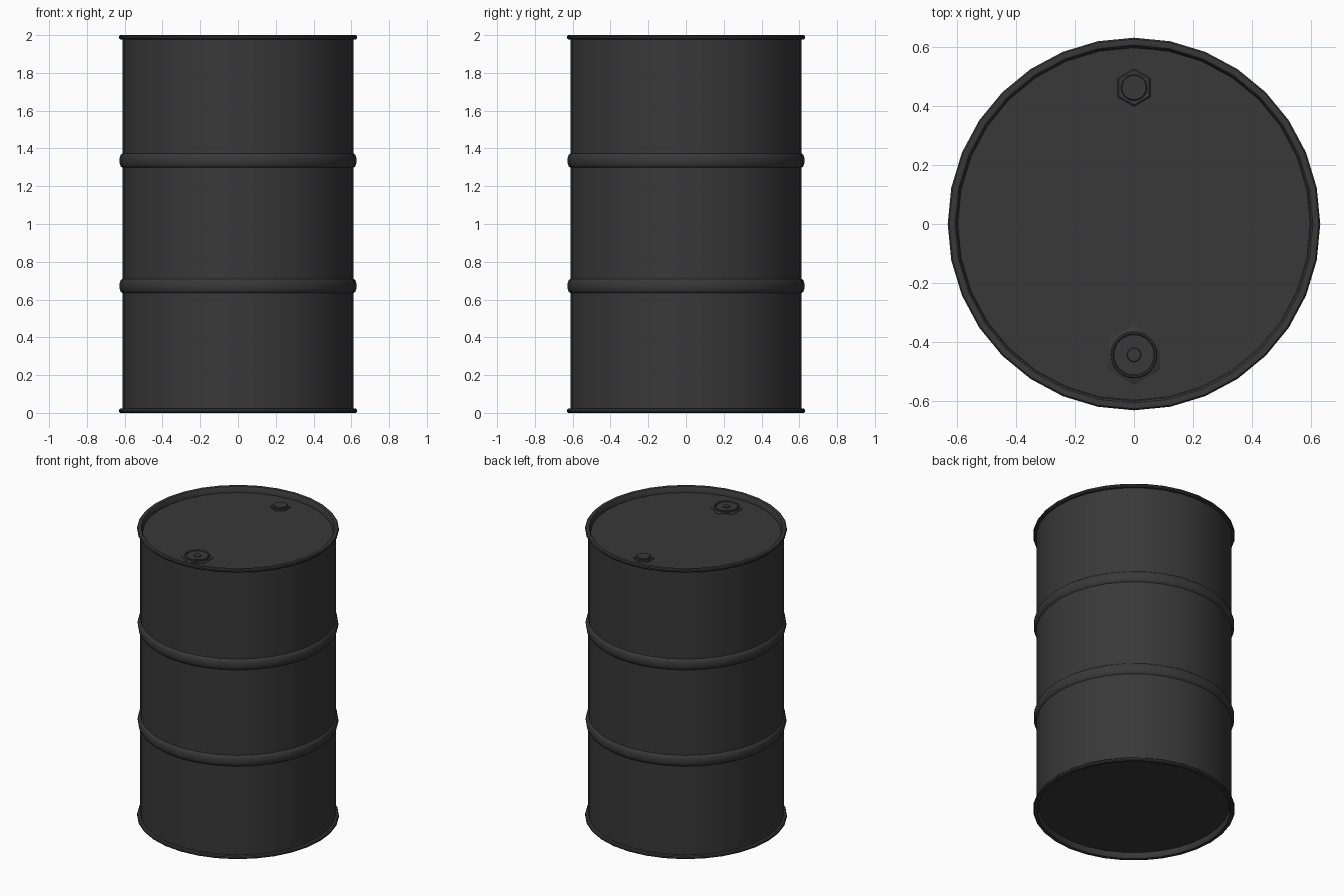
import bpy, bmesh, math

if "Cube" in bpy.data.objects:
    bpy.data.objects.remove(bpy.data.objects["Cube"])

SIDES = 32
LID_Z = 1.96

mat = bpy.data.materials.new("dark_paint")
mat.diffuse_color = (0.04, 0.04, 0.04, 1)
mat.use_nodes = True
mat.node_tree.nodes["Principled BSDF"].inputs["Base Color"].default_value = mat.diffuse_color


def lathe(name, profile, sides, loc=(0, 0, 0), turn=0.0, angle=35):
    """Revolve (radius, z) points around z; both ends are capped."""
    bm = bmesh.new()
    rings = []
    for r, z in profile:
        rings.append([bm.verts.new((r * math.cos(turn + 2 * math.pi * i / sides),
                                    r * math.sin(turn + 2 * math.pi * i / sides), z))
                      for i in range(sides)])
    for a, b in zip(rings, rings[1:]):
        for i in range(sides):
            j = (i + 1) % sides
            bm.faces.new((a[i], a[j], b[j], b[i]))
    bm.faces.new(rings[0][::-1])
    bm.faces.new(rings[-1])
    bmesh.ops.recalc_face_normals(bm, faces=bm.faces)
    mesh = bpy.data.meshes.new(name)
    bm.to_mesh(mesh)
    bm.free()
    mesh.materials.append(mat)
    ob = bpy.data.objects.new(name, mesh)
    ob.location = loc
    bpy.context.collection.objects.link(ob)
    bpy.ops.object.select_all(action='DESELECT')
    ob.select_set(True)
    bpy.context.view_layer.objects.active = ob
    bpy.ops.object.shade_smooth_by_angle(angle=math.radians(angle))
    return ob


def rib(z):
    """Rolled hoop bulging from the wall."""
    return [(0.612, z - 0.038), (0.621, z - 0.031), (0.626, z - 0.017), (0.628, z),
            (0.626, z + 0.017), (0.621, z + 0.031), (0.612, z + 0.038)]


# Rolled end rim, from the outer wall over the lip and down to the recessed lid
rim = [(0.612, 1.976), (0.625, 1.978), (0.631, 1.984), (0.631, 1.993), (0.626, 1.999),
       (0.618, 2.0), (0.606, 1.998), (0.600, 1.991), (0.597, LID_Z)]
bottom = [(r, 2 - z) for r, z in reversed(rim)]

# Drum shell with recessed lid and base
lathe("drum_shell", bottom + rib(0.672) + rib(1.336) + rim, SIDES)

# Large bung: hex flange, then plug with raised ring and centre boss
lathe("large_bung_flange", [(0.101, -0.005), (0.101, 0.004), (0.094, 0.008)], 6,
      (0, -0.443, LID_Z), math.pi / 2)
lathe("large_bung_plug", [(0.08, 0), (0.08, 0.014), (0.076, 0.019), (0.071, 0.019),
                          (0.068, 0.012), (0.024, 0.012), (0.022, 0.018)], 32,
      (0, -0.443, LID_Z))

# Small bung: hex flange and round plug
lathe("small_bung_flange", [(0.064, -0.005), (0.064, 0.004), (0.059, 0.008)], 6,
      (0, 0.462, LID_Z), math.pi / 2)
lathe("small_bung_plug", [(0.044, 0), (0.044, 0.014), (0.041, 0.018)], 24,
      (0, 0.462, LID_Z))
